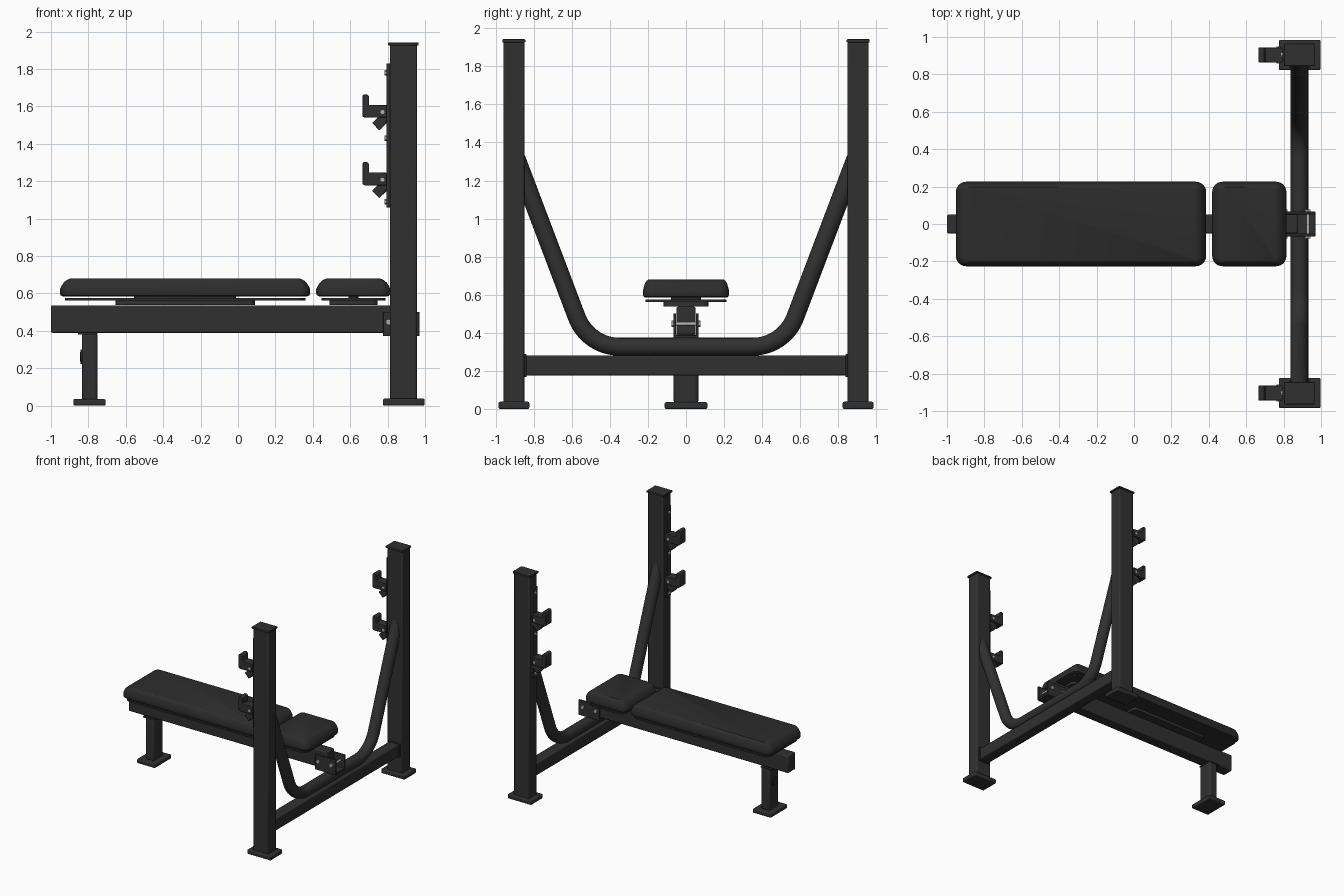
import bpy, bmesh, math
from mathutils import Vector, Matrix

if "Cube" in bpy.data.objects:
    bpy.data.objects.remove(bpy.data.objects["Cube"])


def material(name, v):
    m = bpy.data.materials.new(name)
    m.diffuse_color = (v, v, v, 1)
    m.use_nodes = True
    m.node_tree.nodes["Principled BSDF"].inputs["Base Color"].default_value = m.diffuse_color
    return m


FRAME = material("charcoal frame", 0.030)
PAD = material("black vinyl", 0.026)
STEEL = material("silver steel", 0.45)


def finish(name, bm, mat, bevel=0, segments=2):
    bmesh.ops.recalc_face_normals(bm, faces=bm.faces)
    me = bpy.data.meshes.new(name)
    bm.to_mesh(me)
    bm.free()
    me.materials.append(mat)
    ob = bpy.data.objects.new(name, me)
    bpy.context.collection.objects.link(ob)
    if bevel:
        mod = ob.modifiers.new("Bevel", 'BEVEL')
        mod.width, mod.segments = bevel, segments
        mod.limit_method = 'ANGLE'
    bpy.ops.object.select_all(action='DESELECT')
    ob.select_set(True)
    bpy.context.view_layer.objects.active = ob
    bpy.ops.object.shade_smooth_by_angle(angle=math.radians(35))
    return ob


def box(name, x, y, z, mat=FRAME, bevel=0.006, segments=2):
    """Box from (min, max) pairs."""
    bm = bmesh.new()
    bmesh.ops.create_cube(bm, size=1)
    for v in bm.verts:
        v.co = [(r[0] + r[1]) / 2 + c * (r[1] - r[0]) for r, c in zip((x, y, z), v.co)]
    return finish(name, bm, mat, bevel, segments)


def rod(name, a, b, r, mat=STEEL, sides=16):
    a, b = Vector(a), Vector(b)
    d = b - a
    bm = bmesh.new()
    bmesh.ops.create_cone(bm, cap_ends=True, segments=sides, radius1=r, radius2=r, depth=d.length,
                          matrix=Matrix.Translation((a + b) / 2) @ d.to_track_quat('Z', 'Y').to_matrix().to_4x4())
    return finish(name, bm, mat)


def extrude_xz(name, pts, y0, y1, mat=FRAME, bevel=0.004):
    """Side profile extruded across the width."""
    bm = bmesh.new()
    f = bm.faces.new([bm.verts.new((x, y0, z)) for x, z in pts])
    new = bmesh.ops.extrude_face_region(bm, geom=[f])["geom"]
    bmesh.ops.translate(bm, vec=(0, y1 - y0, 0), verts=[g for g in new if isinstance(g, bmesh.types.BMVert)])
    return finish(name, bm, mat, bevel)


def rounded_loft(name, x0, x1, hy, layers, radius, mat):
    """Stack of rounded rectangles; each layer is (x inset, y inset, z)."""
    bm = bmesh.new()
    cx, hx = (x0 + x1) / 2, (x1 - x0) / 2
    rings = []
    for ix, iy, z in layers:
        ax, ay = hx - ix, hy - iy
        r = max(radius - (ix + iy) / 2, 0.012)
        ring = []
        for q, (sx, sy) in enumerate(((1, 1), (-1, 1), (-1, -1), (1, -1))):
            for k in range(7):
                t = math.pi / 2 * (q + k / 6)
                ring.append(bm.verts.new((cx + sx * (ax - r) + r * math.cos(t),
                                          sy * (ay - r) + r * math.sin(t), z)))
        rings.append(ring)
    n = len(rings[0])
    for a, b in zip(rings, rings[1:]):
        for i in range(n):
            bm.faces.new((a[i], a[(i + 1) % n], b[(i + 1) % n], b[i]))
    bm.faces.new(rings[0])
    bm.faces.new(rings[-1])
    return finish(name, bm, mat)


# Padded cushions with their backing plates
PAD_LAYERS = [(.015, .012, .585), (.004, .003, .59), (0, 0, .60), (0, 0, .622), (.008, .005, .64),
              (.02, .010, .658), (.036, .018, .672), (.055, .028, .68)]
for part, x0, x1, s0, s1 in (("back", -.952, .386, -.655, .09), ("head", .418, .815, .49, .745)):
    rounded_loft(part + "_pad", x0, x1, .226, PAD_LAYERS, .055, PAD)
    rounded_loft(part + "_pad_board", x0 + .028, x1 - .026, .213, [(0, 0, .562), (0, 0, .575)], .05, PAD)
    rounded_loft(part + "_pad_spacer", s0 + .1, s1 - .1, .08, [(0, 0, .574), (0, 0, .587)], .03, PAD)
    rounded_loft(part + "_pad_mount", s0, s1, .118, [(0, 0, .538), (0, 0, .563)], .03, FRAME)

# Spine beam and end leg
box("bench_beam", (-1, .875), (-.05, .05), (.39, .537), bevel=.008)
box("bench_leg", (-.835, -.75), (-.065, .065), (.025, .388), bevel=.018, segments=3)
box("bench_leg_flange", (-.855, -.75), (-.065, .065), (.38, .392), bevel=.003)
box("bench_foot", (-.88, -.708), (-.112, .112), (0, .036), bevel=.008)
rod("bench_leg_disc", (-.83, 0, .262), (-.842, 0, .262), .038, FRAME, 24)
rod("bench_leg_disc_center", (-.84, 0, .262), (-.845, 0, .262), .026, FRAME, 24)

# Open channel bracket holding the beam on the curved tube
box("bracket_base", (.775, .97), (-.066, .066), (.372, .388), bevel=.003)
for s in (-1, 1):
    box("bracket_side", (.775, .97), sorted((s * .052, s * .066)), (.372, .502), bevel=.003)
    for x in (.805, .93):
        rod("bracket_bolt", (x, s * .064, .447), (x, s * .077, .447), .017, STEEL, 6)
rod("bracket_pin", (.93, -.06, .447), (.93, .06, .447), .009)

# Cross bar between the uprights
box("cross_bar", (.836, .932), (-.86, .86), (.176, .28), bevel=.008)

# Bent tube sweeping from one upright to the other
half = []
corner, end = Vector((.515, .327)), Vector((.89, 1.315))
d = (end - corner).normalized()
p0, p2 = corner + d * .165, corner - Vector((.165, 0))
turn = math.acos(d.x)
rad = .165 / math.tan(turn / 2)
center = Vector((p2.x, p2.y + rad))
half.append(end)
for k in range(11):
    t = -math.pi / 2 + turn * (1 - k / 10)
    half.append(center + rad * Vector((math.cos(t), math.sin(t))))
path = half + [Vector((-p.x, p.y)) for p in reversed(half)]
bm = bmesh.new()
rings = []
for i, p in enumerate(path):
    t = (path[min(i + 1, len(path) - 1)] - path[max(i - 1, 0)]).normalized()
    if i == 1:
        t = -d
    if i == len(path) - 2:
        t = Vector((-d.x, d.y))
    nrm = Vector((-t.y, t.x))
    ring = []
    for k in range(24):
        a = math.tau * k / 24
        q = p + nrm * .047 * math.cos(a)
        ring.append(bm.verts.new((.884 + .047 * math.sin(a), q.x, q.y)))
    rings.append(ring)
for a, b in zip(rings, rings[1:]):
    for i in range(24):
        bm.faces.new((a[i], a[(i + 1) % 24], b[(i + 1) % 24], b[i]))
bm.faces.new(rings[0])
bm.faces.new(rings[-1])
finish("bent_tube", bm, FRAME)

# Uprights with feet, caps, weld plates, rails and bar hooks
for s in (-1, 1):
    yc = s * .904

    def span(w):
        return (yc - w, yc + w)

    box("upright", (.812, .958), span(.055), (.02, 1.93), bevel=.01)
    box("upright_cap", (.803, .965), span(.06), (1.925, 1.942), bevel=.004)
    box("upright_foot", (.775, .998), span(.081), (0, .038), bevel=.008)
    box("cross_bar_end_plate", (.828, .94), sorted((s * .838, s * .852)), (.168, .288), bevel=.003)
    box("hook_rail", (.793, .815), span(.03), (1.06, 1.83), bevel=.003)
    for z in (1.78, 1.43, 1.09):
        rod("rail_bolt", (.795, yc, z), (.783, yc, z), .014, STEEL, 6)
    for z in (0, -.362):
        # L-shaped bar hook and its slanted brace
        extrude_xz("bar_hook", [(.665, 1.548 + z), (.675, 1.54 + z), (.795, 1.54 + z), (.795, 1.608 + z),
                                (.7, 1.608 + z), (.7, 1.655 + z), (.69, 1.665 + z), (.672, 1.665 + z),
                                (.665, 1.655 + z)], yc - .04, yc + .04)
        extrude_xz("hook_brace", [(.717, 1.512 + z), (.755, 1.472 + z), (.795, 1.51 + z),
                                  (.795, 1.55 + z), (.755, 1.55 + z)], yc - .03, yc + .03)
        rod("hook_pin", (.772, yc - .045, 1.57 + z), (.772, yc + .045, 1.57 + z), .011, STEEL, 12)
